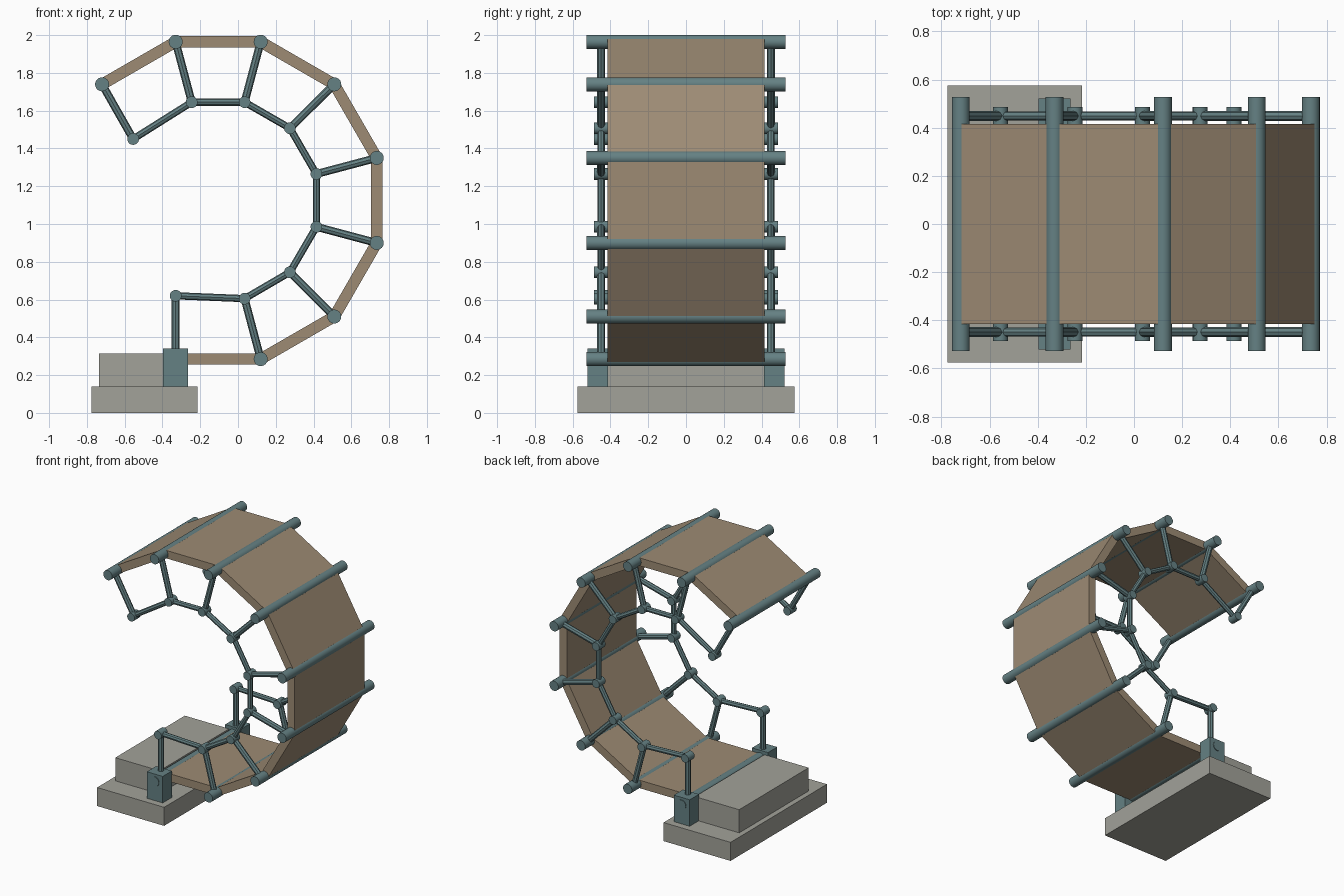
import bpy, math
from mathutils import Vector

if "Cube" in bpy.data.objects:
    bpy.data.objects.remove(bpy.data.objects["Cube"])


def material(name, color):
    m = bpy.data.materials.new(name)
    m.diffuse_color = (*color, 1)
    m.use_nodes = True
    m.node_tree.nodes["Principled BSDF"].inputs["Base Color"].default_value = m.diffuse_color
    return m


STEEL = material("teal_steel", (0.13, 0.22, 0.23))
DECK = material("deck_timber", (0.34, 0.26, 0.175))
STONE = material("concrete", (0.36, 0.36, 0.32))


def box(name, center, size, mat, pitch=0):
    bpy.ops.mesh.primitive_cube_add(size=1, location=center, rotation=(0, -pitch, 0))
    o = bpy.context.object
    o.name = name
    o.scale = size
    bpy.ops.object.transform_apply(location=False, rotation=False, scale=True)
    o.data.materials.append(mat)


def rod(name, a, b, radius, sides):
    a, b = Vector(a), Vector(b)
    bpy.ops.mesh.primitive_cylinder_add(vertices=sides, radius=radius,
                                        depth=(b - a).length, location=(a + b) / 2)
    o = bpy.context.object
    o.name = name
    o.rotation_euler = (b - a).to_track_quat('Z', 'Y').to_euler()
    o.data.materials.append(STEEL)
    if sides > 8:
        bpy.ops.object.shade_smooth_by_angle(angle=math.radians(35))


# Outer hinge line: each deck segment turns 30 degrees further
STEP = 0.45
outer = [(-0.33, 0.285)]
for i in range(8):
    x, z = outer[-1]
    t = math.radians(30 * i)
    outer.append((x + STEP * math.cos(t), z + STEP * math.sin(t)))

# Folding handrail joints
inner = [(-0.33, 0.62), (0.035, 0.605), (0.275, 0.745), (0.415, 0.985),
         (0.415, 1.265), (0.275, 1.507), (0.035, 1.645), (-0.245, 1.645),
         (-0.555, 1.45)]

# Abutment
box("foundation_slab", (-0.495, 0, 0.07), (0.56, 1.15, 0.14), STONE)
box("approach_step", (-0.55, 0, 0.2275), (0.37, 0.83, 0.175), STONE)

# Deck panels
for i in range(8):
    (ax, az), (bx, bz) = outer[i], outer[i + 1]
    box(f"deck_panel_{i + 1}", ((ax + bx) / 2, 0, (az + bz) / 2),
        (STEP, 0.83, 0.06), DECK, math.radians(30 * i))

# Hinge pins across the deck
for i, (x, z) in enumerate(outer):
    rod(f"hinge_pin_{i + 1}", (x, -0.527, z), (x, 0.527, z), 0.037, 24)

# Both side railings
for side, s in (("front", -1), ("back", 1)):
    y = 0.449 * s
    box(f"{side}_bearing_block", (-0.33, 0.467 * s, 0.24), (0.133, 0.11, 0.2), STEEL)
    for i, ((ox, oz), (ix, iz)) in enumerate(zip(outer, inner)):
        rod(f"{side}_post_{i + 1}", (ox, y, oz), (ix, y, iz), 0.021, 8)
        rod(f"{side}_joint_{i + 1}", (ix, y - 0.037, iz), (ix, y + 0.037, iz), 0.031, 20)
        if i:
            px, pz = inner[i - 1]
            rod(f"{side}_handrail_{i}", (px, y, pz), (ix, y, iz), 0.019, 8)
